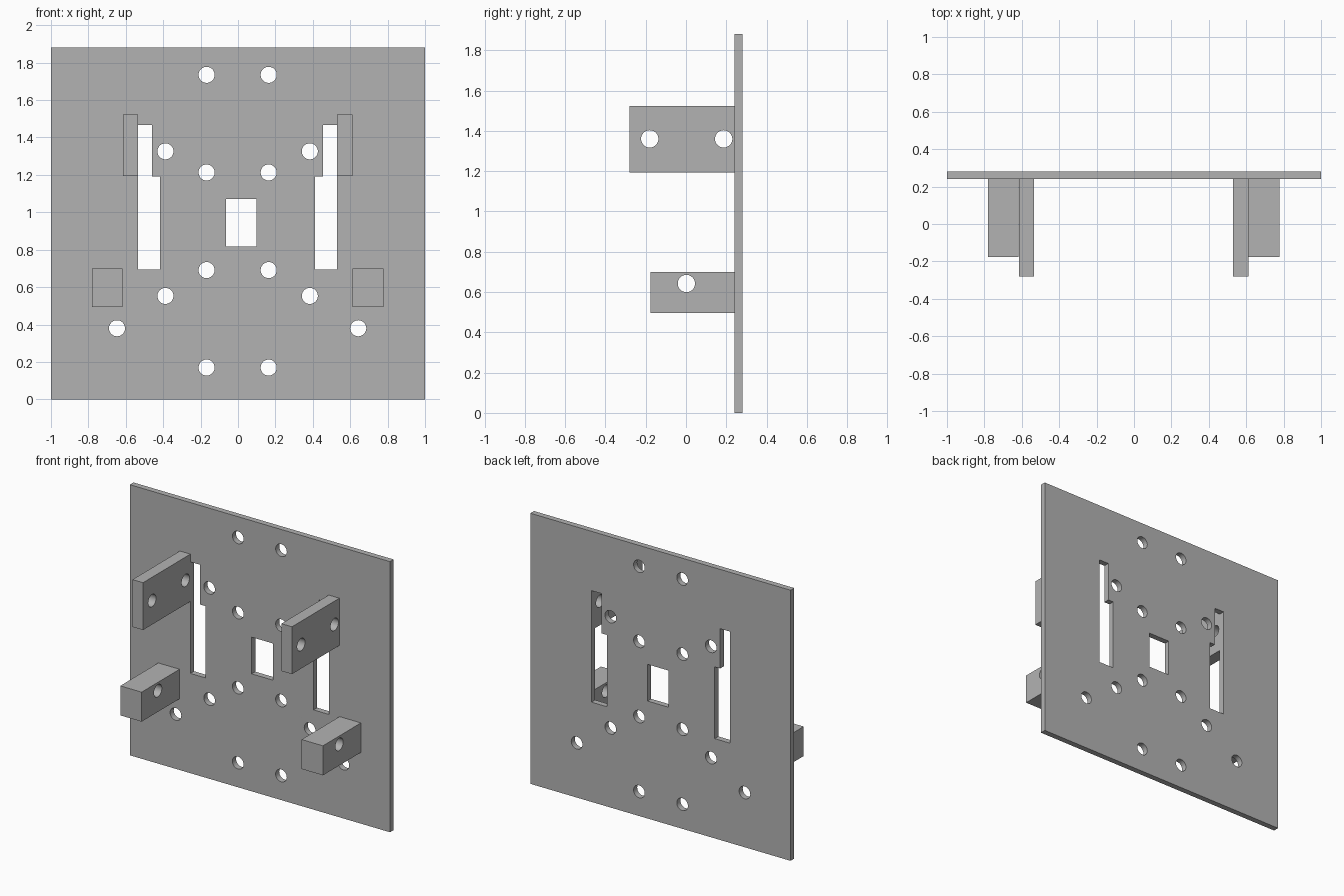
import bpy
from math import sin, cos, pi, radians
from mathutils import Matrix

if "Cube" in bpy.data.objects:
    bpy.data.objects.remove(bpy.data.objects["Cube"])

grey = bpy.data.materials.new("plain_grey")
grey.use_nodes = True
colour = (0.45, 0.45, 0.45, 1)
grey.diffuse_color = colour
grey.node_tree.nodes["Principled BSDF"].inputs["Base Color"].default_value = colour

HOLE = 0.043      # radius of every drilled hole
MID = -0.002      # symmetry line of the cut-outs and brackets


def rect(x0, x1, y0, y1):
    return [(x0, y0), (x1, y0), (x1, y1), (x0, y1)]


def circle(x, y, r=HOLE, n=32):
    return [(x + r * cos(2 * pi * i / n), y + r * sin(2 * pi * i / n)) for i in range(n)]


def sheet(name, loops, thickness, matrix):
    """Extrude an outline with openings into a solid slab, centred on its plane."""
    curve = bpy.data.curves.new(name + "_profile", 'CURVE')
    curve.dimensions = '2D'
    curve.fill_mode = 'BOTH'
    curve.extrude = thickness / 2
    for loop in loops:
        spline = curve.splines.new('POLY')
        spline.points.add(len(loop) - 1)
        for point, (u, v) in zip(spline.points, loop):
            point.co = (u, v, 0, 1)
        spline.use_cyclic_u = True
    temp = bpy.data.objects.new(name + "_profile", curve)
    bpy.context.collection.objects.link(temp)
    mesh = bpy.data.meshes.new_from_object(
        temp.evaluated_get(bpy.context.evaluated_depsgraph_get()))
    bpy.data.objects.remove(temp)
    bpy.data.curves.remove(curve)
    mesh.name = name
    mesh.transform(matrix)
    mesh.materials.clear()
    mesh.materials.append(grey)
    obj = bpy.data.objects.new(name, mesh)
    bpy.context.collection.objects.link(obj)
    bpy.ops.object.select_all(action='DESELECT')
    obj.select_set(True)
    bpy.context.view_layer.objects.active = obj
    # weld caps to walls and face everything outwards
    bpy.ops.object.mode_set(mode='EDIT')
    bpy.ops.mesh.select_all(action='SELECT')
    bpy.ops.mesh.remove_doubles(threshold=0.0001)
    bpy.ops.mesh.normals_make_consistent(inside=False)
    bpy.ops.object.mode_set(mode='OBJECT')
    bpy.ops.object.shade_smooth_by_angle(angle=radians(30))
    return obj


# Back plate: centre window, stepped slots and drilled holes
loops = [rect(-1, 1, 0, 1.88), rect(-0.063, 0.1, 0.816, 1.071)]
slot = [(0.532, 0.693), (0.532, 1.468), (0.457, 1.468),
        (0.457, 1.192), (0.415, 1.192), (0.415, 0.693)]
holes = [(0.166, z) for z in (0.17, 0.691, 1.213, 1.735)]
holes += [(0.386, 0.553), (0.386, 1.326), (0.645, 0.38)]
for side in (-1, 1):
    loops.append([(MID + side * x, z) for x, z in slot])
    loops += [circle(MID + side * x, z) for x, z in holes]
upright = Matrix.Translation((0, 0.26, 0)) @ Matrix.Rotation(pi / 2, 4, 'X')
sheet("back_plate", loops, 0.04, upright)

# Brackets: profiles in the y-z plane, extruded sideways
upper = [rect(-0.28, 0.24, 1.193, 1.522), circle(-0.18, 1.36), circle(0.187, 1.36)]
lower = [rect(-0.177, 0.24, 0.495, 0.7), circle(0.002, 0.642)]
sideways = Matrix(((0, 0, 1, 0), (1, 0, 0, 0), (0, 1, 0, 0), (0, 0, 0, 1)))
for side, word in ((-1, "right"), (1, "left")):
    for name, profile, inner, outer in (("upper_bracket", upper, 0.532, 0.613),
                                        ("lower_bracket", lower, 0.615, 0.779)):
        place = Matrix.Translation((MID + side * (inner + outer) / 2, 0, 0))
        sheet(f"{name}_{word}", profile, outer - inner, place @ sideways)
